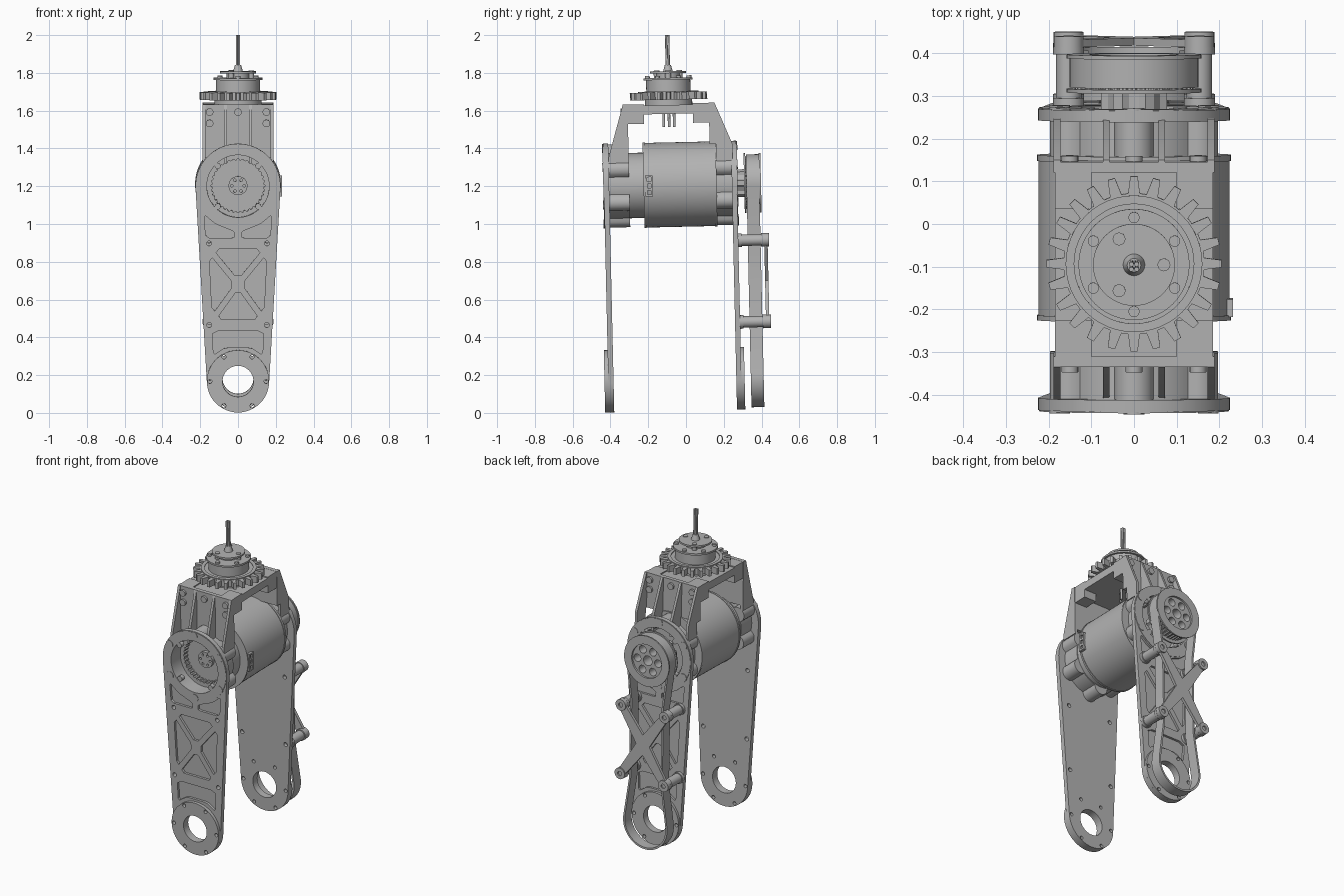
import bpy, bmesh, math
from mathutils import Matrix, Vector

cube = bpy.data.objects.get("Cube")
if cube:
    bpy.data.objects.remove(cube, do_unlink=True)

grey = bpy.data.materials.new("machined grey")
grey.use_nodes = True
GREY = (0.45, 0.45, 0.45, 1)
grey.diffuse_color = GREY
grey.node_tree.nodes["Principled BSDF"].inputs["Base Color"].default_value = GREY

# The whole assembly leans slightly about the motor axis height
AXIS = 1.21
FOOT = 0.177
TILT = (Matrix.Translation((0, 0, AXIS)) @ Matrix.Rotation(math.radians(1.3), 4, 'X')
        @ Matrix.Translation((0, 0, -AXIS)))
# Maps (u, v, depth) to world for each extrusion axis
FRAME = {'X': Matrix(((0, 0, 1, 0), (1, 0, 0, 0), (0, 1, 0, 0), (0, 0, 0, 1))),
         'Y': Matrix(((1, 0, 0, 0), (0, 0, 1, 0), (0, 1, 0, 0), (0, 0, 0, 1))),
         'Z': Matrix.Identity(4)}


def finish(name, mesh):
    bm = bmesh.new()
    bm.from_mesh(mesh)
    bmesh.ops.remove_doubles(bm, verts=bm.verts, dist=0.00001)
    bmesh.ops.recalc_face_normals(bm, faces=bm.faces)
    bm.to_mesh(mesh)
    bm.free()
    mesh.transform(TILT)
    mesh.materials.clear()
    mesh.materials.append(grey)
    mesh.shade_smooth()
    mesh.set_sharp_from_angle(angle=math.radians(30))
    mesh.name = name
    ob = bpy.data.objects.new(name, mesh)
    bpy.context.collection.objects.link(ob)
    return ob


def slab(name, loops, lo, hi, axis='Y'):
    """Extrude filled 2D loops (inner loops are holes) from lo to hi."""
    cu = bpy.data.curves.new(name + " outline", 'CURVE')
    cu.dimensions, cu.fill_mode = '2D', 'BOTH'
    cu.extrude = abs(hi - lo) / 2
    for loop in loops:
        sp = cu.splines.new('POLY')
        sp.points.add(len(loop) - 1)
        for p, (u, v) in zip(sp.points, loop):
            p.co = (u, v, 0, 1)
        sp.use_cyclic_u = True
    tmp = bpy.data.objects.new(name + " outline", cu)
    bpy.context.collection.objects.link(tmp)
    deps = bpy.context.evaluated_depsgraph_get()
    mesh = bpy.data.meshes.new_from_object(tmp.evaluated_get(deps))
    bpy.data.objects.remove(tmp, do_unlink=True)
    mesh.transform(FRAME[axis] @ Matrix.Translation((0, 0, (lo + hi) / 2)))
    return finish(name, mesh)


def arc(c, r, a0, a1, n=24):
    return [(c[0] + r * math.cos(math.radians(a0 + (a1 - a0) * i / n)),
             c[1] + r * math.sin(math.radians(a0 + (a1 - a0) * i / n))) for i in range(n + 1)]


def circle(c, r, n=48):
    return arc(c, r, 0, 360, n)[:-1]


def polar(c, r, n, start=0):
    return arc(c, r, start, start + 360, n)[:-1]


def dots(centres, r):
    return [circle(c, r, 16) for c in centres]


def rect(u0, u1, v0, v1):
    return [(u0, v0), (u1, v0), (u1, v1), (u0, v1)]


def capsule(p, r, q, s):
    """Outline hugging two circles."""
    d = Vector(q) - Vector(p)
    base = math.degrees(math.atan2(d.y, d.x)) - 90
    a = math.degrees(math.asin((r - s) / d.length))
    return (arc(q, s, base + a, base + 180 - a, 36)
            + arc(p, r, base + 180 - a, base + 360 + a, 36))


def soften(loop, k=0.12):
    out = []
    for i, p in enumerate(loop):
        for o in (loop[i - 1], loop[(i + 1) % len(loop)]):
            out.append((p[0] + (o[0] - p[0]) * k, p[1] + (o[1] - p[1]) * k))
    return out


def shrink(loop, k):
    cx, cy = (sum(p[i] for p in loop) / len(loop) for i in (0, 1))
    return [(cx + (u - cx) * k, cy + (v - cy) * k) for u, v in loop]


def gear(c, root, tip, n):
    pts, step = [], 360 / n
    for i in range(n):
        for f, r in ((-.32, root), (-.16, tip), (.16, tip), (.32, root)):
            a = math.radians(i * step + f * step)
            pts.append((c[0] + r * math.cos(a), c[1] + r * math.sin(a)))
    return pts


hub, foot = (0, AXIS), (0, FOOT)
lug_points = polar(hub, 0.2, 6, 30)
post_points = [(s * 0.153, z) for s in (-1, 1) for z in (0.475, 0.907)]

# Leg pocket pattern: four triangles, a foot pocket, a mirrored pair above
tl, tr, br, bl, mid = (-.165, .89), (.165, .89), (.145, .49), (-.145, .49), (0, .69)
pockets = [soften(shrink([a, b, mid], .8)) for a, b in ((tl, tr), (tr, br), (br, bl), (bl, tl))]
pockets.append(soften([(-.135, .445), (.135, .445), (.13, .315), (.07, .355), (-.07, .355), (-.13, .315)]))
for s in (-1, 1):
    pockets.append(soften([(s * u, v) for u, v in
                           ((.02, .935), (.17, .935), (.18, 1.06), (.12, 1.01), (.02, .97))]))


def leg(name, inner, web, outer, boss):
    foot_holes = [circle(foot, 0.082)] + dots(polar(foot, 0.149, 6), 0.011)
    holes = foot_holes + [circle(hub, 0.165)] + dots(post_points, 0.013)
    shape = capsule(foot, 0.165, hub, 0.225)
    slab(name + "_web", [shape] + holes, inner, web)
    slab(name + "_ribs", [shape] + holes + pockets, web, outer)
    slab(name + "_foot_ring", [circle(foot, 0.165)] + foot_holes, outer, boss)
    out = 1 if boss > outer else -1
    slab(name + "_hub_ring", [circle(hub, 0.222), circle(hub, 0.165)], outer, outer + out * 0.003)
    slab(name + "_hub_bolts", dots(lug_points, 0.024), outer, outer + out * 0.006)
    slab(name + "_inner_bolts", dots(polar(hub, 0.152, 4, 45), 0.016), inner, outer)


leg("front_leg", -0.407, -0.42, -0.435, -0.455)
leg("rear_leg", 0.243, 0.256, 0.27, 0.287)

# Lobed housings between motor and legs
lobed = []
for i in range(144):
    a = math.radians(i * 2.5)
    r = 0.178 + 0.042 * max(0, math.cos(6 * (a - math.pi / 2))) ** 0.6
    lobed.append((r * math.cos(a), AXIS + r * math.sin(a)))
slab("front_housing", [lobed, circle(hub, 0.165)], -0.407, -0.30)
slab("front_housing_step", [circle(hub, 0.166), gear(hub, 0.135, 0.142, 36)], -0.345, -0.30)
slab("front_housing_floor", [circle(hub, 0.17)], -0.31, -0.295)
slab("front_output_hub", [circle(hub, 0.05)] + dots(polar(hub, 0.033, 6), 0.007), -0.33, -0.31)
slab("rear_housing", [lobed, circle(hub, 0.15)], 0.16, 0.243)

# Motor
slab("motor_body", [circle(hub, 0.224, 72)], -0.215, 0.15)
slab("motor_front_lip", [circle(hub, 0.227, 72)], -0.225, -0.213)
slab("motor_rear_lip", [circle(hub, 0.227, 72)], 0.148, 0.162)
slab("motor_neck", [circle(hub, 0.173)], -0.30, -0.225)
sockets = [rect(-.205, -.185, z, z + .022) for z in (1.16, 1.195, 1.23)]
slab("motor_connector", [rect(-.217, -.175, 1.15, 1.262)] + sockets, 0.21, 0.232, 'X')

# Upper pulley on its shaft, with belt
slab("pulley_shaft", [gear(hub, 0.065, 0.078, 6)], 0.2, 0.315)
spoke_holes = dots(polar(hub, 0.072, 6), 0.024) + [circle(hub, 0.03)]
slab("pulley_core", [gear(hub, 0.132, 0.139, 40)] + spoke_holes, 0.315, 0.385)
for name, lo, hi in (("inner", 0.308, 0.317), ("outer", 0.388, 0.397)):
    slab("pulley_flange_" + name, [circle(hub, 0.158), circle(hub, 0.118)], lo, hi)
slab("pulley_flange_web", [circle(hub, 0.12), circle(hub, 0.105)], 0.385, 0.397)


def belt_loop(t):
    return (arc(hub, 0.151 - t, -7, 187, 40) + [(-.117 + t, .94), (-.117 + t, .445)]
            + arc(foot, 0.155 - t, 172, 368, 40) + [(.117 - t, .445), (.117 - t, .94)])


slab("drive_belt", [belt_loop(0), belt_loop(0.012)], 0.32, 0.388)

# Belt guide posts and cross brace
slab("guide_posts", dots(post_points, 0.03), 0.265, 0.425)
for name, lo, hi in (("base", 0.268, 0.288), ("tip", 0.39, 0.407)):
    slab("guide_post_collars_" + name, dots(post_points, 0.036), lo, hi)
for i, p in enumerate(post_points):
    slab("cross_brace_arm_%d" % i, [capsule((0, .691), 0.04, p, 0.024)], 0.407, 0.425)
slab("cross_brace_ends", [c for p in post_points for c in (circle(p, .035, 24), circle(p, .014, 16))],
     0.405, 0.433)

# Top bracket: plate, two walls, sloping ribs and corner blocks
slab("bracket_top", [rect(-.185, .185, -.315, .15)], 1.585, 1.632, 'Z')
front_rib = [(-.407, 1.33), (-.407, 1.36), (-.325, 1.64), (-.3, 1.64), (-.3, 1.33)]
rear_rib = [(.13, 1.64), (.16, 1.64), (.25, 1.42), (.25, 1.33), (.163, 1.33), (.163, 1.42), (.13, 1.42)]
for side, rib, wall, base, block, face in (
        ("front", front_rib, (-.325, -.3), 1.36, (-.305, -.215), -.338),
        ("rear", rear_rib, (.13, .155), 1.42, (.045, .135), .168)):
    slab(side + "_bracket_wall", [rect(-.185, .185, base, 1.64)], *wall)
    for i, x in enumerate((-.18, -.065, .065, .18)):
        slab("%s_bracket_rib_%d" % (side, i), [rib], x - .008, x + .008, 'X')
    slab(side + "_bracket_blocks", [rect(-.185, -.1, 1.535, 1.639), rect(.1, .185, 1.535, 1.639)], *block)
    bolts = [(-.15, 1.6), (0, 1.6), (.15, 1.6), (-.15, 1.54), (.15, 1.54)]
    slab(side + "_bracket_bolts", dots(bolts, 0.02), face, sum(wall) / 2)

# Rotary joint stacked on the bracket
yaw = (0, -0.082)
slab("yaw_neck", [circle(yaw, 0.125)], 1.62, 1.662, 'Z')
slab("yaw_gear", [gear(yaw, 0.165, 0.205, 24)], 1.66, 1.70, 'Z')
slab("yaw_gear_ring", [circle(yaw, 0.16), circle(yaw, 0.14)], 1.70, 1.705, 'Z')
slab("yaw_drum", [circle(yaw, 0.117)], 1.70, 1.768, 'Z')
slab("yaw_drum_rim", [circle(yaw, 0.13)], 1.765, 1.776, 'Z')
slab("yaw_rim_bolts", dots(polar(yaw, 0.11, 6, 30), 0.013), 1.776, 1.787, 'Z')
slab("yaw_spacer", [circle(yaw, 0.06)], 1.776, 1.80, 'Z')
slab("yaw_pins", dots(polar(yaw, 0.07, 3), 0.015), 1.776, 1.815, 'Z')
slab("yaw_cap", [circle(yaw, 0.096)], 1.80, 1.811, 'Z')

# Cable collar, cables and lower pins
bm = bmesh.new()
bmesh.ops.create_cone(bm, cap_ends=True, segments=24, radius1=0.026, radius2=0.016, depth=0.035,
                      matrix=Matrix.Translation((*yaw, 1.827)))
collar = bpy.data.meshes.new("cable_collar")
bm.to_mesh(collar)
bm.free()
finish("cable_collar", collar)
slab("cables", dots(polar(yaw, 0.0085, 4, 45), 0.0055), 1.82, 2.002, 'Z')
slab("lower_pins", dots([(0, -.11), (-.02, -.082), (.02, -.082), (0, -.055)], 0.007), 1.515, 1.59, 'Z')
